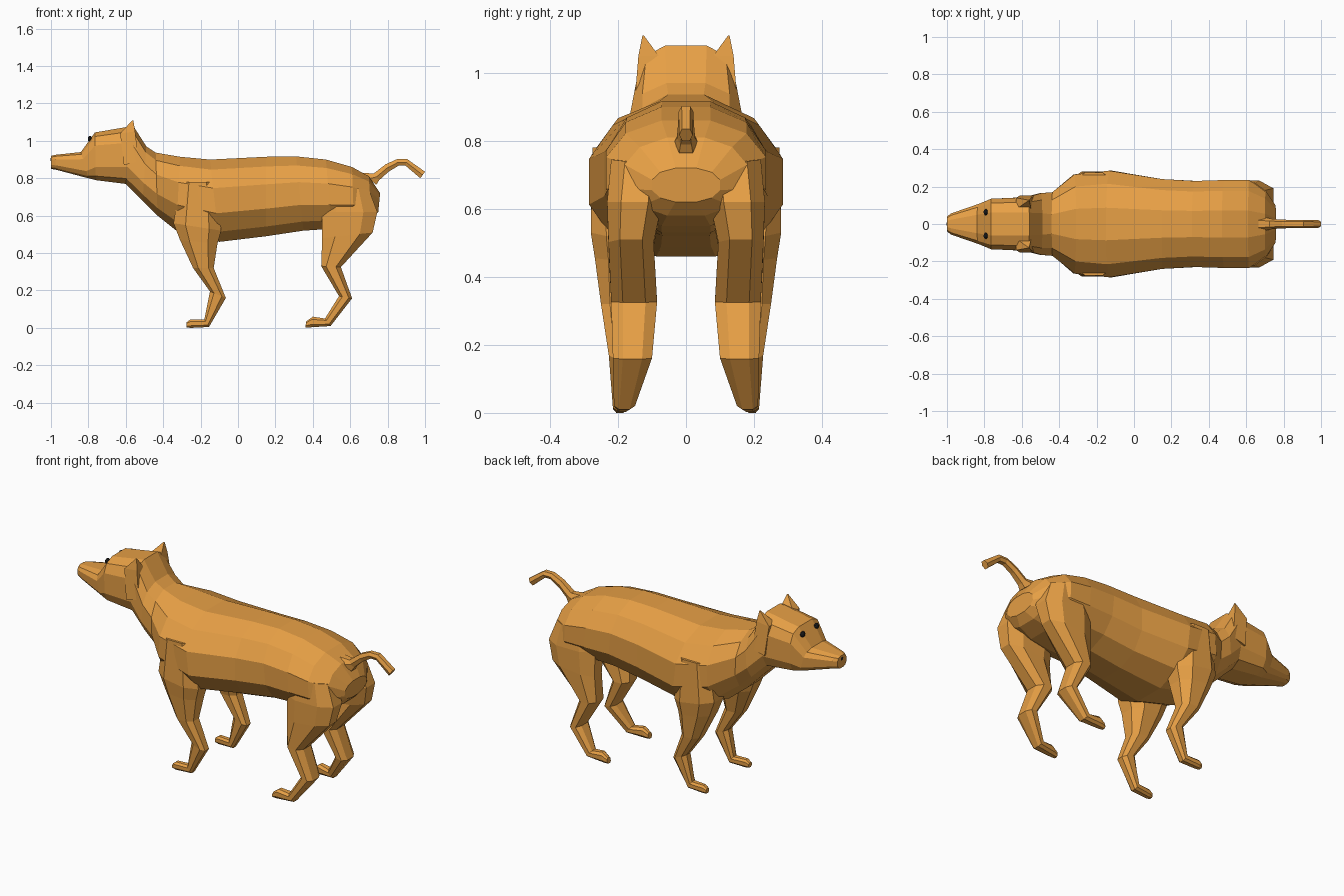
import bpy, bmesh, math
from mathutils import Vector


def material(name, color):
    m = bpy.data.materials.new(name)
    m.diffuse_color = color
    return m


FUR = material("orange_fur", (0.8, 0.35, 0.06, 1))
BLACK = material("black", (0.01, 0.01, 0.01, 1))


def loft(name, rings, sides, e=1.0):
    """Skin rings of (xa, za, xb, zb, y0, y1[, squareness]); a-b is the ring's axis in side view."""
    bm = bmesh.new()
    prev = None
    k = math.cos(math.pi / sides)
    for i, r in enumerate(rings):
        xa, za, xb, zb, y0, y1 = r[:6]
        p = r[6] if len(r) > 6 else e
        a, b = Vector((xa, 0, za)), Vector((xb, 0, zb))
        loop = []
        for j in range(sides):
            t = 2 * math.pi * (j + 0.5) / sides
            c, s = math.cos(t) / k, math.sin(t) / k
            c = math.copysign(min(1, abs(c)) ** p, c)
            s = math.copysign(min(1, abs(s)) ** p, s)
            pt = a.lerp(b, (1 - c) / 2)
            pt.y = (y0 + y1) / 2 + s * (y1 - y0) / 2
            loop.append(bm.verts.new(pt))
        if prev:
            for j in range(sides):
                n = (j + 1) % sides
                bm.faces.new((prev[j], prev[n], loop[n], loop[j]))
        if i in (0, len(rings) - 1):
            bm.faces.new(loop)
        prev = loop
    bmesh.ops.recalc_face_normals(bm, faces=bm.faces)
    me = bpy.data.meshes.new(name)
    bm.to_mesh(me)
    bm.free()
    me.materials.append(FUR)
    ob = bpy.data.objects.new(name, me)
    bpy.context.collection.objects.link(ob)
    return ob


def symmetric(xa, za, xb, zb, w, p):
    return (xa, za, xb, zb, -w, w, p)


def pair(name, rings, sides, e):
    for side, s in (("right", -1), ("left", 1)):
        loft(f"{name}_{side}", [(*r[:4], s * r[4], s * r[5]) for r in rings], sides, e)


# Snout, skull, neck and trunk in one skin
loft("body", [symmetric(*r) for r in (
    (-1.00, 0.92, -1.00, 0.85, 0.04, 0.7),
    (-0.98, 0.925, -0.97, 0.845, 0.057, 0.7),
    (-0.84, 0.94, -0.80, 0.80, 0.108, 0.6),
    (-0.765, 1.045, -0.76, 0.79, 0.135, 0.6),
    (-0.56, 1.08, -0.60, 0.77, 0.143, 0.65),
    (-0.49, 0.97, -0.51, 0.68, 0.165, 0.8),
    (-0.44, 0.937, -0.43, 0.60, 0.17, 0.9),
    (-0.31, 0.915, -0.33, 0.52, 0.265, 0.9),
    (-0.15, 0.90, -0.10, 0.46, 0.285, 0.9),
    (0.15, 0.915, 0.15, 0.49, 0.24, 0.9),
    (0.31, 0.917, 0.35, 0.52, 0.23, 0.9),
    (0.47, 0.90, 0.50, 0.53, 0.235, 0.9),
    (0.61, 0.86, 0.62, 0.55, 0.235, 0.9),
    (0.70, 0.81, 0.71, 0.58, 0.18, 0.9),
    (0.76, 0.72, 0.75, 0.62, 0.10, 0.9),
)], 12)

# Front legs with shoulder and paw
pair("front_leg", (
    (-0.31, 0.78, -0.12, 0.78, 0.12, 0.275),
    (-0.345, 0.56, -0.09, 0.52, 0.10, 0.28),
    (-0.31, 0.47, -0.11, 0.45, 0.11, 0.268),
    (-0.24, 0.32, -0.13, 0.32, 0.145, 0.25),
    (-0.15, 0.195, -0.065, 0.16, 0.155, 0.227),
    (-0.18, 0.045, -0.155, 0.005, 0.165, 0.215),
    (-0.255, 0.045, -0.255, 0.0, 0.175, 0.215),
    (-0.275, 0.03, -0.275, 0.003, 0.18, 0.21),
), 8, 0.8)

# Hind legs with thigh, hock and paw
pair("hind_leg", (
    (0.48, 0.76, 0.70, 0.74, 0.06, 0.22),
    (0.45, 0.62, 0.745, 0.62, 0.07, 0.232),
    (0.45, 0.48, 0.72, 0.51, 0.095, 0.228),
    (0.445, 0.33, 0.55, 0.325, 0.085, 0.22),
    (0.54, 0.17, 0.61, 0.158, 0.10, 0.215),
    (0.465, 0.05, 0.495, 0.01, 0.15, 0.212),
    (0.40, 0.06, 0.385, 0.003, 0.165, 0.21),
    (0.365, 0.035, 0.36, 0.003, 0.172, 0.205),
), 8, 0.8)

# Pointed ears
pair("ear", (
    (-0.61, 0.87, -0.53, 0.89, 0.10, 0.153),
    (-0.63, 1.04, -0.55, 1.05, 0.08, 0.14),
    (-0.565, 1.11, -0.56, 1.11, 0.124, 0.128),
), 4, 1.0)

# Curved tail
loft("tail", (
    (0.66, 0.83, 0.74, 0.765, -0.035, 0.035),
    (0.725, 0.825, 0.755, 0.79, -0.027, 0.027),
    (0.79, 0.875, 0.805, 0.835, -0.023, 0.023),
    (0.85, 0.902, 0.86, 0.868, -0.022, 0.022),
    (0.905, 0.902, 0.895, 0.868, -0.022, 0.022),
    (1.00, 0.835, 0.975, 0.80, -0.02, 0.02),
), 6)


# Eyes and nose
def dark_bead(name, loc, scale):
    bpy.ops.mesh.primitive_ico_sphere_add(subdivisions=2, radius=1, location=loc)
    ob = bpy.context.object
    ob.name = name
    ob.scale = scale
    ob.data.materials.append(BLACK)


dark_bead("eye_right", (-0.792, -0.063, 1.01), (0.012, 0.017, 0.017))
dark_bead("eye_left", (-0.792, 0.063, 1.01), (0.012, 0.017, 0.017))
dark_bead("nose", (-0.993, 0, 0.9), (0.01, 0.018, 0.014))
